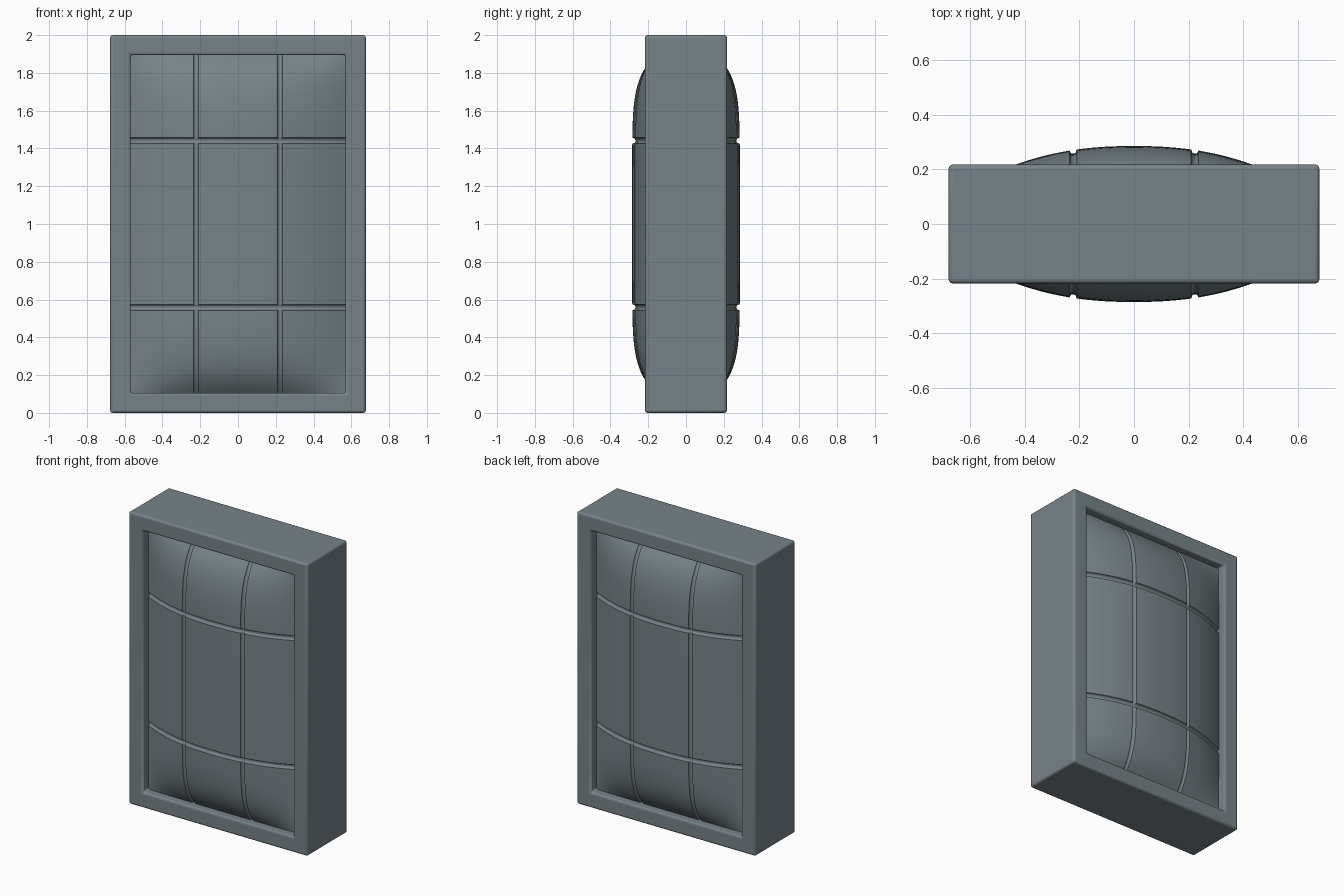
import bpy, bmesh, math

if "Cube" in bpy.data.objects:
    bpy.data.objects.remove(bpy.data.objects["Cube"])

HW, HD, H = 0.677, 0.217, 2.0      # frame half width, half depth, height
OW, OZ = 0.568, 0.895              # half width / half height of the opening
BASE, BULGE = 0.155, 0.130         # cushion edge depth and extra bulge

slate = bpy.data.materials.new("slate_grey")
slate.diffuse_color = (0.185, 0.23, 0.25, 1)
slate.use_nodes = True
slate.node_tree.nodes["Principled BSDF"].inputs["Base Color"].default_value = slate.diffuse_color


def finish(bm, name):
    bmesh.ops.recalc_face_normals(bm, faces=bm.faces)
    me = bpy.data.meshes.new(name)
    bm.to_mesh(me)
    bm.free()
    me.materials.append(slate)
    ob = bpy.data.objects.new(name, me)
    bpy.context.collection.objects.link(ob)
    bpy.context.view_layer.objects.active = ob
    for o in bpy.context.selected_objects:
        o.select_set(False)
    ob.select_set(True)
    return ob


# Frame: rectangular ring open at both faces, softly rounded edges
bm = bmesh.new()
corners = [(-1, -1), (1, -1), (1, 1), (-1, 1)]


def loop(w, h, y):
    return [bm.verts.new((sx * w, y, 1 + sz * h)) for sx, sz in corners]


loops = [loop(HW, H / 2, -HD), loop(HW, H / 2, HD), loop(OW, OZ, HD), loop(OW, OZ, -HD)]
for k in range(4):
    a, b = loops[k], loops[(k + 1) % 4]
    for i in range(4):
        j = (i + 1) % 4
        bm.faces.new((a[i], a[j], b[j], b[i]))
# keep the flat corner seams of the ring unbevelled by angle limit
frame = finish(bm, "frame")
bev = frame.modifiers.new("soft_edges", 'BEVEL')
bev.width, bev.segments = 0.014, 3
bev.limit_method, bev.angle_limit = 'ANGLE', math.radians(40)
bpy.ops.object.shade_smooth_by_angle(angle=math.radians(35))


# Cushion panel: bulged on both sides, with two grooves each way
def groove(t, centre, half):
    d = abs(abs(t) - centre) / half
    return max(0.0, 1 - d ** 4) if d < 1 else 0.0


def coords(edge, centre, half, n):
    pts = {round(-edge + 2 * edge * i / n, 4) for i in range(n + 1)}
    pts = {p for p in pts if abs(abs(p) - centre) > half * 1.3}
    for s in (-1, 1):
        pts |= {round(s * centre + half * k, 4)
                for k in (-1.15, -1, -0.9, -0.7, -0.4, 0, 0.4, 0.7, 0.9, 1, 1.15)}
    return sorted(pts)


GX, GZ = (0.222, 0.013), (0.441, 0.016)
EX, EZ = OW + 0.006, OZ + 0.006
xs, zs = coords(EX, *GX, 40), coords(EZ, *GZ, 60)


def depth(x, z):
    f = 1 - (abs(x) / EX) ** 2.3
    g = 1 - (abs(z) / EZ) ** 7.5
    cut = max(0.013 * groove(x, *GX), 0.017 * groove(z, *GZ))
    return BASE + BULGE * f * g - cut


for side, name in ((-1, "front_cushion"), (1, "back_cushion")):
    bm = bmesh.new()
    grid = [[bm.verts.new((x, side * depth(x, z), 1 + z)) for x in xs] for z in zs]
    for r in range(len(zs) - 1):
        for c in range(len(xs) - 1):
            q = [grid[r][c], grid[r][c + 1], grid[r + 1][c + 1], grid[r + 1][c]]
            bm.faces.new(q if side < 0 else q[::-1])
    me_ob = bpy.data.meshes.new(name)
    bm.to_mesh(me_ob)
    bm.free()
    me_ob.materials.append(slate)
    ob = bpy.data.objects.new(name, me_ob)
    bpy.context.collection.objects.link(ob)
    for o in bpy.context.selected_objects:
        o.select_set(False)
    bpy.context.view_layer.objects.active = ob
    ob.select_set(True)
    bpy.ops.object.shade_smooth_by_angle(angle=math.radians(35))
